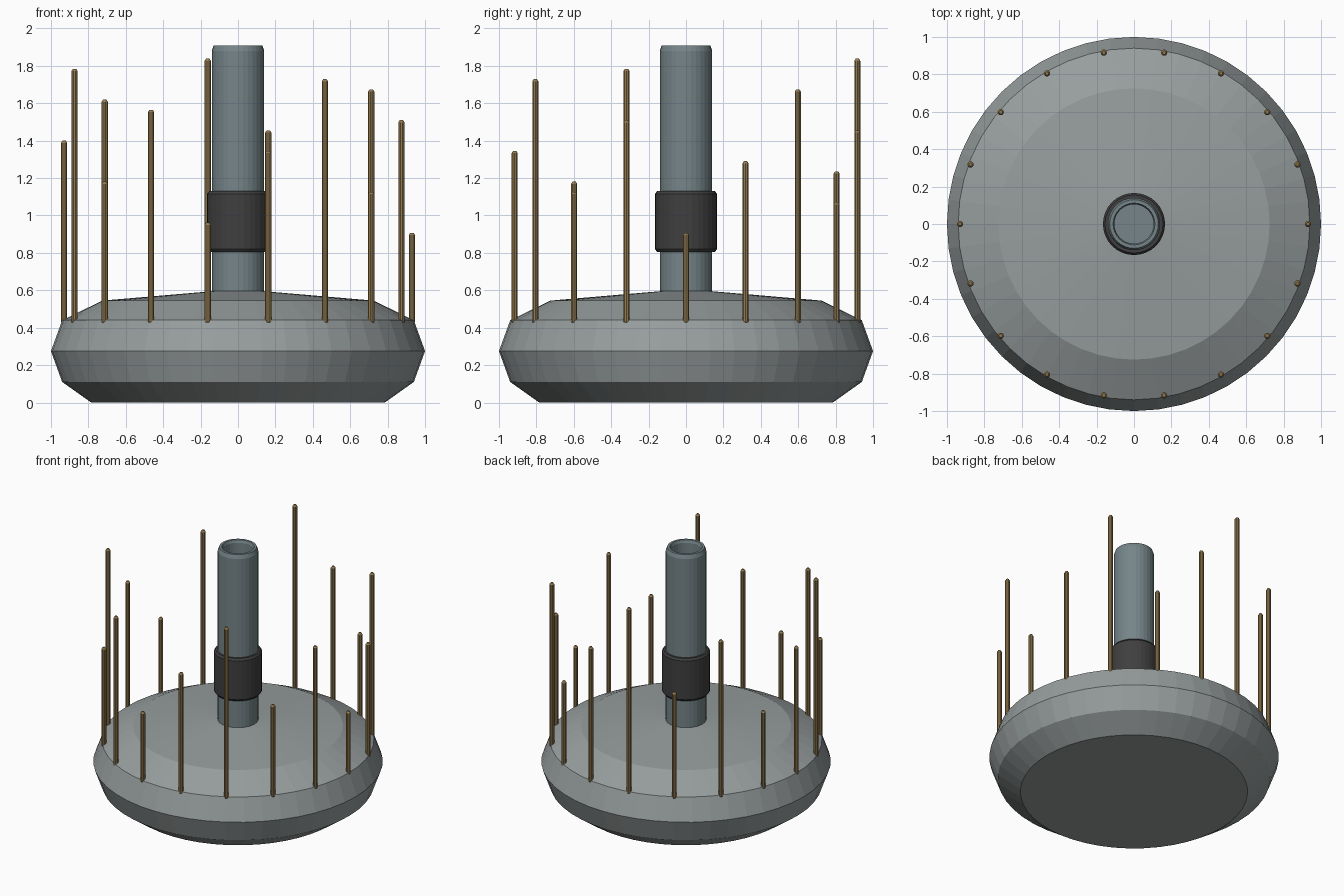
import bpy, bmesh, math

if "Cube" in bpy.data.objects:
    bpy.data.objects.remove(bpy.data.objects["Cube"])


def material(name, rgb):
    m = bpy.data.materials.new(name)
    m.diffuse_color = (*rgb, 1)
    m.use_nodes = True
    m.node_tree.nodes["Principled BSDF"].inputs["Base Color"].default_value = m.diffuse_color
    return m


steel = material("brushed steel", (0.31, 0.34, 0.34))
tube_grey = material("blue grey steel", (0.18, 0.235, 0.25))
rubber = material("dark rubber", (0.05, 0.05, 0.05))
brass = material("brass", (0.30, 0.20, 0.08))


def lathe(name, profile, sides, mat, loc=(0, 0, 0), closed=False, smooth=None):
    """Revolve (radius, z) points about z; open ends get flat caps."""
    bm = bmesh.new()
    rings = []
    for r, z in profile:
        rings.append([bm.verts.new((r * math.cos(2 * math.pi * i / sides),
                                    r * math.sin(2 * math.pi * i / sides), z))
                      for i in range(sides)])
    pairs = list(zip(rings, rings[1:]))
    if closed:
        pairs.append((rings[-1], rings[0]))
    for a, b in pairs:
        for i in range(sides):
            j = (i + 1) % sides
            bm.faces.new((a[i], a[j], b[j], b[i]))
    if not closed:
        bm.faces.new(rings[0][::-1])
        bm.faces.new(rings[-1])
    bmesh.ops.recalc_face_normals(bm, faces=bm.faces)
    me = bpy.data.meshes.new(name)
    bm.to_mesh(me)
    bm.free()
    me.materials.append(mat)
    ob = bpy.data.objects.new(name, me)
    ob.location = loc
    bpy.context.collection.objects.link(ob)
    if smooth:
        bpy.ops.object.select_all(action='DESELECT')
        ob.select_set(True)
        bpy.context.view_layer.objects.active = ob
        bpy.ops.object.shade_smooth_by_angle(angle=math.radians(smooth))
    return ob


# resonator bowl
lathe("resonator_bowl", [(0.785, 0), (0.94, 0.11), (1.0, 0.275), (0.94, 0.44),
                         (0.725, 0.545), (0.14, 0.595)], 48, steel)

# hollow neck with a chamfered rim and a floor inside
lathe("neck_tube", [(0.14, 0.58), (0.14, 1.88), (0.13, 1.91), (0.112, 1.91),
                    (0.105, 1.89), (0.105, 0.61)], 32, tube_grey)

# grip collar
lathe("grip_collar", [(0.138, 0.805), (0.155, 0.805), (0.166, 0.82),
                      (0.166, 1.115), (0.155, 1.13), (0.138, 1.13)],
      32, rubber, closed=True)

# ring of tone rods, lengths stepping round the rim
COUNT, RING, R, BASE = 18, 0.93, 0.017, 0.42
for i in range(COUNT):
    a = 2 * math.pi * i / COUNT
    top = 0.907 + 0.0548 * (i * 7 % COUNT)
    lathe(f"tone_rod_{i + 1}",
          [(0.009, BASE), (R, BASE + 0.012), (R, top - 0.012), (0.009, top)],
          10, brass, (RING * math.cos(a), RING * math.sin(a), 0))
